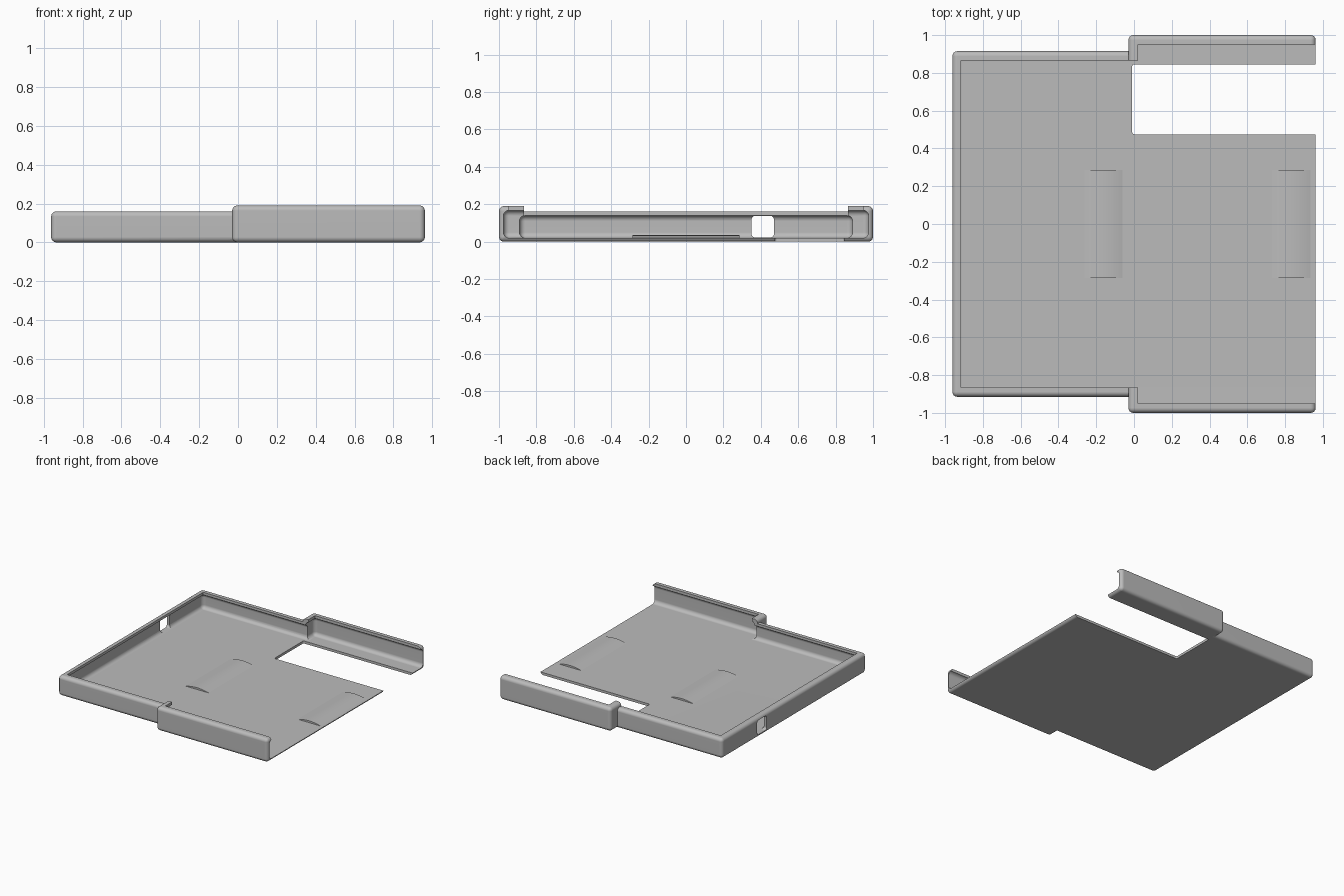
import bpy, bmesh, math

default = bpy.data.objects.get("Cube")
if default:
    bpy.data.objects.remove(default, do_unlink=True)

grey = bpy.data.materials.new("plain grey")
grey.use_nodes = True
colour = (0.5, 0.5, 0.5, 1)
grey.diffuse_color = colour
grey.node_tree.nodes["Principled BSDF"].inputs["Base Color"].default_value = colour


def add_object(name, bm):
    bmesh.ops.recalc_face_normals(bm, faces=bm.faces[:])
    mesh = bpy.data.meshes.new(name)
    bm.to_mesh(mesh)
    bm.free()
    mesh.materials.append(grey)
    obj = bpy.data.objects.new(name, mesh)
    bpy.context.collection.objects.link(obj)
    return obj


def box(name, x, y, z, radius=0.0, axis=None):
    """Box from ranges; rounds all edges, or only those along one axis."""
    bm = bmesh.new()
    bmesh.ops.create_cube(bm, size=1)
    for v in bm.verts:
        for i, (low, high) in enumerate((x, y, z)):
            v.co[i] = low if v.co[i] < 0 else high
    if radius:
        edges = [e for e in bm.edges if axis is None or
                 abs((e.verts[0].co - e.verts[1].co).normalized()[axis]) > 0.9]
        bmesh.ops.bevel(bm, geom=edges, offset=radius, segments=6,
                        profile=0.5, affect='EDGES')
    return add_object(name, bm)


def activate(obj):
    bpy.ops.object.select_all(action='DESELECT')
    obj.select_set(True)
    bpy.context.view_layer.objects.active = obj


def combine(target, other, operation):
    activate(target)
    mod = target.modifiers.new("combine", 'BOOLEAN')
    mod.object = other
    mod.operation = operation
    mod.solver = 'EXACT'
    bpy.ops.object.modifier_apply(modifier=mod.name)
    bpy.data.objects.remove(other, do_unlink=True)


def smooth(obj):
    activate(obj)
    bpy.ops.object.shade_smooth_by_angle(angle=math.radians(30))


# Outer shell: a narrow low half and a wider, taller half
case = box("tray_case", (-0.962, 0.3), (-0.915, 0.915), (0, 0.16), 0.027)
combine(case, box("wide_half", (-0.03, 0.962), (-1, 1), (0, 0.19), 0.027), 'UNION')

# Rounded hollows, running out through the open end
cutters = [
    box("narrow_hollow", (-0.938, 1.3), (-0.89, 0.89), (0.02, 0.14), 0.03),
    box("wide_hollow", (-0.005, 1.3), (-0.976, 0.976), (0.02, 0.168), 0.03),
    # Top openings that leave an overhanging lip
    box("narrow_opening", (-0.915, 1.3), (-0.865, 0.865), (0.08, 0.4)),
    box("wide_opening", (0.02, 1.3), (-0.95, 0.95), (0.09, 0.4)),
    # Slot in the floor and port in the end wall
    box("floor_slot", (-0.01, 1.3), (0.475, 0.845), (-0.1, 0.06), 0.012, 2),
    box("port", (-1.2, -0.9), (0.35, 0.47), (0.022, 0.138), 0.02, 0),
]
for cutter in cutters:
    combine(case, cutter, 'DIFFERENCE')
smooth(case)
normals = case.modifiers.new("even shading", 'WEIGHTED_NORMAL')
normals.keep_sharp = True


# Shallow arched pads on the floor
def arched_pad(name, x0, x1, half_width, base, rise, steps=16):
    bm = bmesh.new()
    profile = [(x0, base - 0.008)]
    for i in range(steps + 1):
        t = i / steps
        profile.append((x0 + (x1 - x0) * t, base + rise * 4 * t * (1 - t)))
    profile.append((x1, base - 0.008))
    face = bm.faces.new([bm.verts.new((x, -half_width, z)) for x, z in profile])
    out = bmesh.ops.extrude_face_region(bm, geom=[face])
    for v in out["geom"]:
        if isinstance(v, bmesh.types.BMVert):
            v.co.y = half_width
    smooth(add_object(name, bm))


arched_pad("inner_pad", -0.265, -0.06, 0.287, 0.0195, 0.015)
arched_pad("outer_pad", 0.73, 0.935, 0.287, 0.0195, 0.015)
